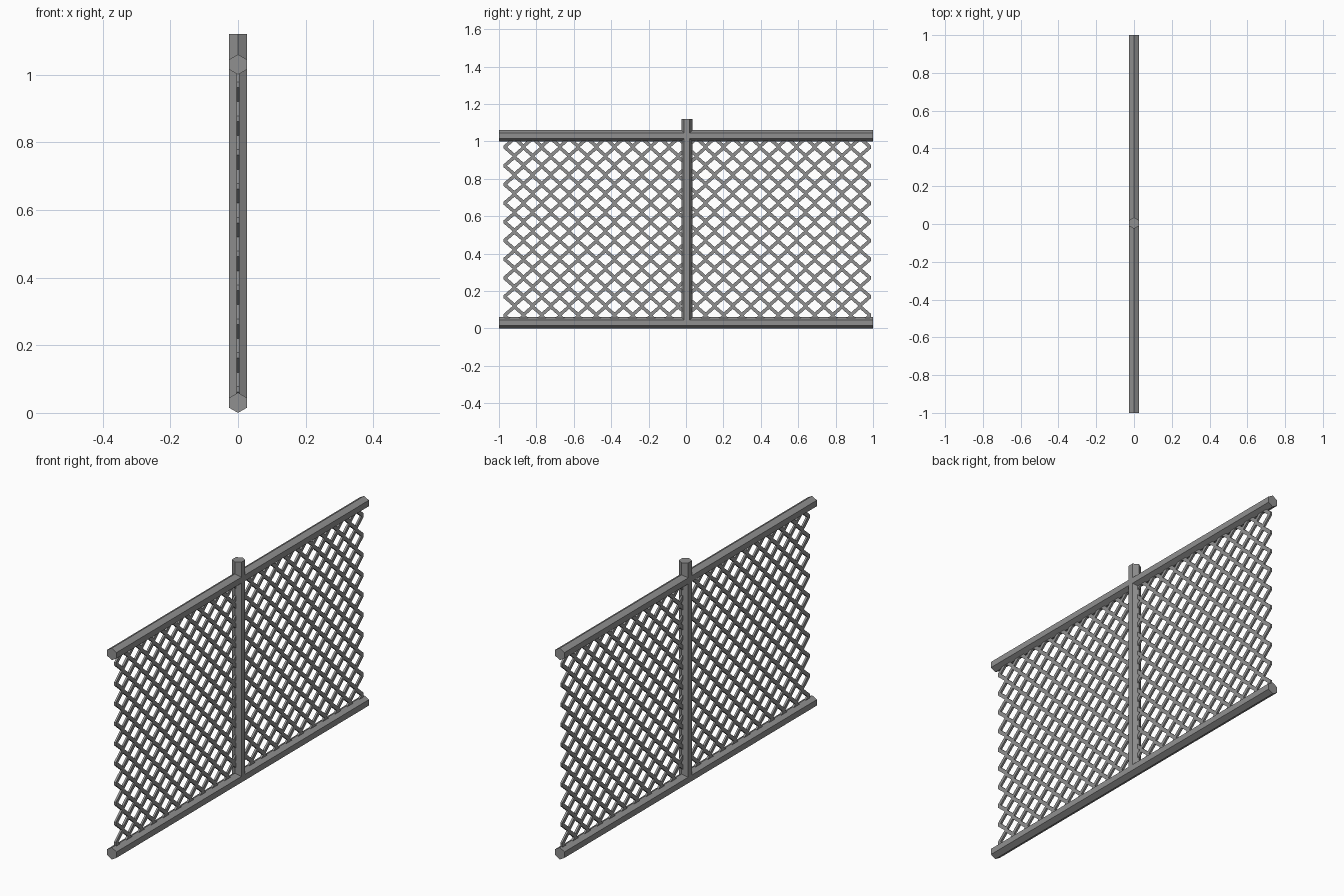
import bpy
import math
from mathutils import Vector

cube = bpy.data.objects.get("Cube")
if cube:
    bpy.data.objects.remove(cube, do_unlink=True)

metal = bpy.data.materials.new("grey metal")
metal.use_nodes = True
GREY = (0.28, 0.28, 0.28, 1)
metal.diffuse_color = GREY
metal.node_tree.nodes["Principled BSDF"].inputs["Base Color"].default_value = GREY


def hex_bar(name, radius, length, location, rotation):
    """Six-sided bar along its local z axis."""
    bpy.ops.mesh.primitive_cylinder_add(vertices=6, radius=radius, depth=length,
                                        location=location, rotation=rotation)
    bar = bpy.context.object
    bar.name = name
    bar.data.materials.append(metal)
    return bar


# Post and rails
hex_bar("post", 0.03, 1.09, (0, 0.005, 0.575), (0, 0, 0))
for name, z in (("bottom_rail", 0.03), ("top_rail", 1.03)):
    hex_bar(name, 0.03, 2, (0, 0, z), (math.pi / 2, 0, 0))

# Woven wire: upright zigzag strands swept with a flat rectangular section
COLUMNS, LEFT, RIGHT = 40, -0.966, 0.98
STEP = (RIGHT - LEFT) / COLUMNS
SECTION = [(0.005, 0.009), (0.005, -0.009), (-0.005, -0.009), (-0.005, 0.009)]
SIDES = len(SECTION)


def zigzag(column):
    """Centre line of one strand, with the tips clipped short."""
    y0 = LEFT + column * STEP
    path = []
    for i in range(21):
        z = 1.02 - i * 0.05
        y = y0 + STEP if (i + column) % 2 == 0 else y0
        path += [(y, z + 0.004), (y, z - 0.004)]
    return path


def sweep(verts, faces, path):
    base = len(verts)
    points = [Vector(p) for p in path]
    for i, p in enumerate(points):
        before = (p - points[max(i - 1, 0)]).normalized()
        after = (points[min(i + 1, len(points) - 1)] - p).normalized()
        along = (before + after).normalized()
        side = Vector((along.y, -along.x))
        reach = max(before.dot(along), after.dot(along))
        for depth, offset in SECTION:
            q = p + side * (offset / reach)
            verts.append((depth, q.x, q.y))
    for i in range(len(points) - 1):
        for k in range(SIDES):
            a, b = base + i * SIDES + k, base + i * SIDES + (k + 1) % SIDES
            faces.append((a, b, b + SIDES, a + SIDES))
    faces.append(tuple(range(base, base + SIDES))[::-1])
    faces.append(tuple(range(len(verts) - SIDES, len(verts))))


verts, faces = [], []
for column in range(COLUMNS):
    sweep(verts, faces, zigzag(column))
mesh = bpy.data.meshes.new("wire_mesh")
mesh.from_pydata(verts, [], faces)
mesh.materials.append(metal)
wire = bpy.data.objects.new("wire_mesh", mesh)
bpy.context.collection.objects.link(wire)

# Consistent outward faces
bpy.context.view_layer.objects.active = wire
bpy.ops.object.select_all(action='DESELECT')
wire.select_set(True)
bpy.ops.object.mode_set(mode='EDIT')
bpy.ops.mesh.select_all(action='SELECT')
bpy.ops.mesh.normals_make_consistent(inside=False)
bpy.ops.object.mode_set(mode='OBJECT')
